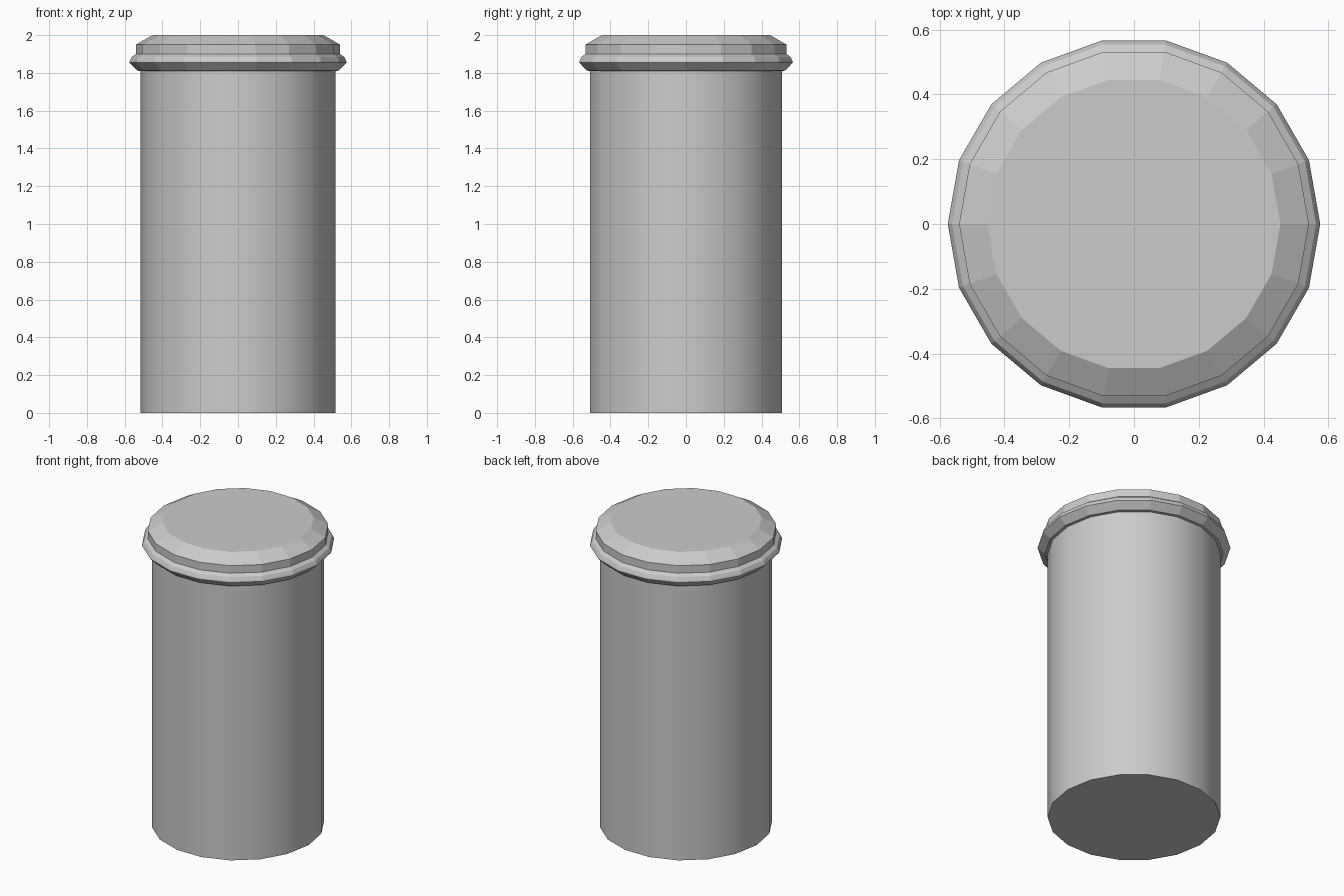
import bpy, bmesh
from math import cos, sin, pi

if "Cube" in bpy.data.objects:
    bpy.data.objects.remove(bpy.data.objects["Cube"])

SIDES = 18


def lathe(name, profile, smooth=False):
    """Revolve (radius, z) points into a closed 18-sided solid."""
    bm = bmesh.new()
    rings = [[bm.verts.new((r * cos(2 * pi * i / SIDES), r * sin(2 * pi * i / SIDES), z))
              for i in range(SIDES)] for r, z in profile]
    for low, high in zip(rings, rings[1:]):
        for i in range(SIDES):
            j = (i + 1) % SIDES
            face = bm.faces.new((low[i], low[j], high[j], high[i]))
            face.smooth = smooth
    bm.faces.new(rings[0][::-1])
    bm.faces.new(rings[-1])
    # keep the end caps crisp
    for edge in bm.edges:
        if edge.calc_face_angle(0) > 0.8:
            edge.smooth = False
    mesh = bpy.data.meshes.new(name)
    bm.to_mesh(mesh)
    bm.free()
    obj = bpy.data.objects.new(name, mesh)
    bpy.context.collection.objects.link(obj)
    return obj


# Smooth straight body
lathe("body", [(0.515, 0), (0.515, 1.81)], smooth=True)

# Faceted lid: flared rim, stepped bead, short wall and bevelled top
lathe("lid", [(0.515, 1.81), (0.532, 1.812), (0.575, 1.855), (0.572, 1.865),
              (0.562, 1.885), (0.54, 1.9), (0.54, 1.95), (0.452, 2.0)])
